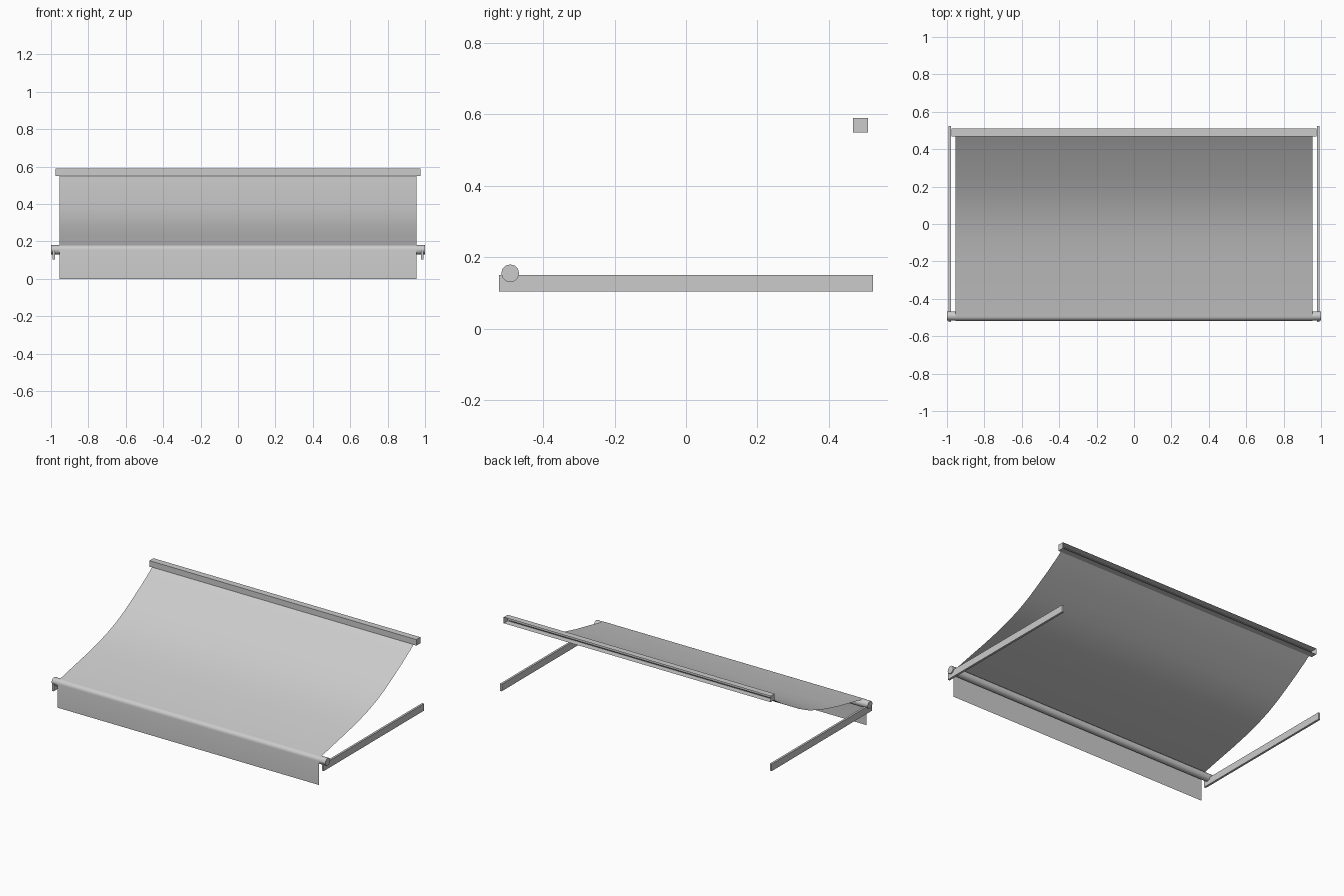
import bpy, bmesh, math
from mathutils import Matrix, Vector

cube = bpy.data.objects.get("Cube")
if cube:
    bpy.data.objects.remove(cube, do_unlink=True)

grey = bpy.data.materials.new("light grey")
grey.use_nodes = True
grey.diffuse_color = (0.6, 0.6, 0.6, 1)
grey.node_tree.nodes["Principled BSDF"].inputs["Base Color"].default_value = (0.6, 0.6, 0.6, 1)


def add_object(name, bm, smooth_angle=None):
    mesh = bpy.data.meshes.new(name)
    bm.to_mesh(mesh)
    bm.free()
    mesh.materials.append(grey)
    obj = bpy.data.objects.new(name, mesh)
    bpy.context.collection.objects.link(obj)
    if smooth_angle:
        bpy.ops.object.select_all(action='DESELECT')
        obj.select_set(True)
        bpy.context.view_layer.objects.active = obj
        bpy.ops.object.shade_smooth_by_angle(angle=math.radians(smooth_angle))
    return obj


def box(low, high):
    low, high = Vector(low), Vector(high)
    bm = bmesh.new()
    bmesh.ops.create_cube(bm, size=1, matrix=Matrix.Translation((low + high) / 2)
                          @ Matrix.Diagonal((*(high - low), 1)))
    return bm


ROLL_Y, ROLL_Z, ROLL_R = -0.492, 0.155, 0.025

# Front roller
bm = bmesh.new()
bmesh.ops.create_cone(bm, cap_ends=True, segments=12, radius1=ROLL_R, radius2=ROLL_R, depth=2,
                      matrix=Matrix.Translation((0, ROLL_Y, ROLL_Z)) @ Matrix.Rotation(math.pi / 2, 4, 'Y'))
add_object("front_roller", bm, 40)

# Support arms on both sides
for side, x in (("left", 0.986), ("right", -0.986)):
    add_object(side + "_arm", box((x - 0.007, -0.524, 0.104), (x + 0.007, 0.524, 0.15)))

# Wall rail, open at the back
bm = box((-0.975, 0.468, 0.549), (0.975, 0.51, 0.589))
back = [f for f in bm.faces if f.normal.y > 0.9]
bmesh.ops.delete(bm, geom=back, context='FACES_ONLY')
add_object("wall_rail", bm)

# Fabric: hanging valance, wrap over the roller, then a sagging sheet up to the rail
wrap = ROLL_R + 0.001
profile = [(ROLL_Y - wrap, 0)]
for i in range(7):
    a = math.radians(180 - 15 * i)
    profile.append((ROLL_Y + wrap * math.cos(a), ROLL_Z + wrap * math.sin(a)))
sag = [(-0.36, 0.209), (-0.226, 0.236), (-0.1, 0.266), (0.0, 0.296), (0.09, 0.33),
       (0.18, 0.373), (0.26, 0.419), (0.356, 0.476), (0.43, 0.524), (0.492, 0.568)]
profile += sag

bm = bmesh.new()
rows = [[bm.verts.new((x, y, z)) for x in (-0.955, 0.955)] for y, z in profile]
for a, b in zip(rows, rows[1:]):
    bm.faces.new((a[0], a[1], b[1], b[0]))
add_object("fabric", bm, 40)
